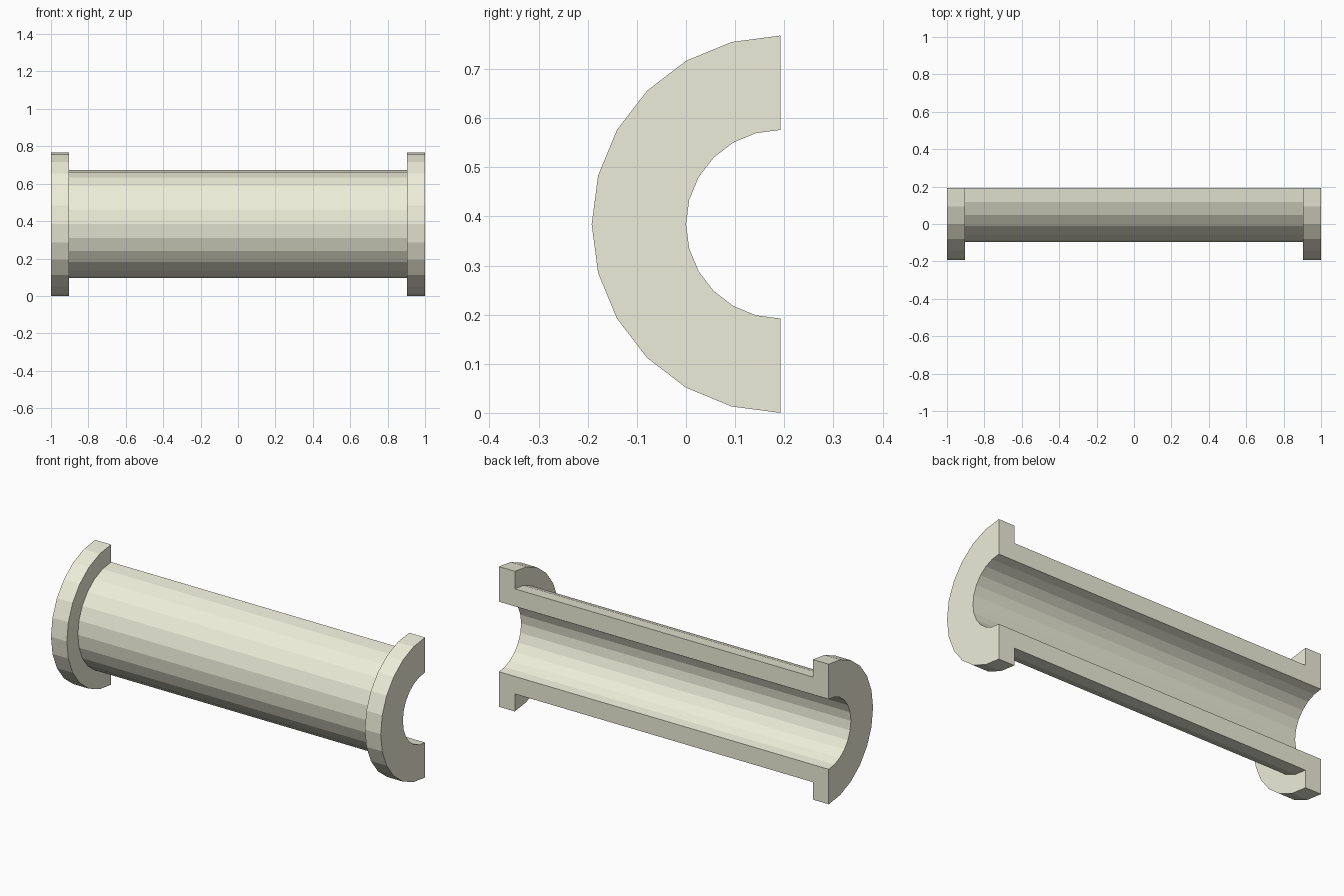
import bpy, bmesh
from math import pi
from mathutils import Vector

if "Cube" in bpy.data.objects:
    bpy.data.objects.remove(bpy.data.objects["Cube"])

BORE, BODY, FLANGE = 0.192, 0.288, 0.384   # radii
END, SHOULDER = 1.0, 0.904                 # half lengths
CENTRE = Vector((0, 0.192, FLANGE))        # pipe axis runs along x

# Wall section of the flanged pipe: right half, then mirrored to the left
half = [(END, BORE), (END, FLANGE), (SHOULDER, FLANGE), (SHOULDER, BODY)]
section = half + [(-x, r) for x, r in reversed(half)]

bm = bmesh.new()
verts = [bm.verts.new(CENTRE + Vector((x, 0, r))) for x, r in section]
start = bm.faces.new(verts)

# Sweep the section half a turn through the front, leaving the cut face at the back
end = bmesh.ops.extrude_face_region(bm, geom=[start], use_keep_orig=True)
bmesh.ops.delete(bm, geom=[g for g in end["geom"] if isinstance(g, bmesh.types.BMVert)],
                 context='VERTS')
edges = list(start.edges)
swept = bmesh.ops.spin(bm, geom=verts + edges, cent=CENTRE, axis=(1, 0, 0),
                       angle=pi, steps=12, use_duplicate=False)

# Close the lower cut face
last_edges = [g for g in swept["geom_last"] if isinstance(g, bmesh.types.BMEdge)]
bmesh.ops.contextual_create(bm, geom=last_edges)
bmesh.ops.recalc_face_normals(bm, faces=bm.faces)

mesh = bpy.data.meshes.new("half_pipe")
bm.to_mesh(mesh)
bm.free()
pipe = bpy.data.objects.new("flanged_half_pipe", mesh)
bpy.context.collection.objects.link(pipe)

# Pale cream finish
mat = bpy.data.materials.new("cream")
mat.diffuse_color = (0.85, 0.85, 0.70, 1)
mat.use_nodes = True
mat.node_tree.nodes["Principled BSDF"].inputs["Base Color"].default_value = mat.diffuse_color
mesh.materials.append(mat)
